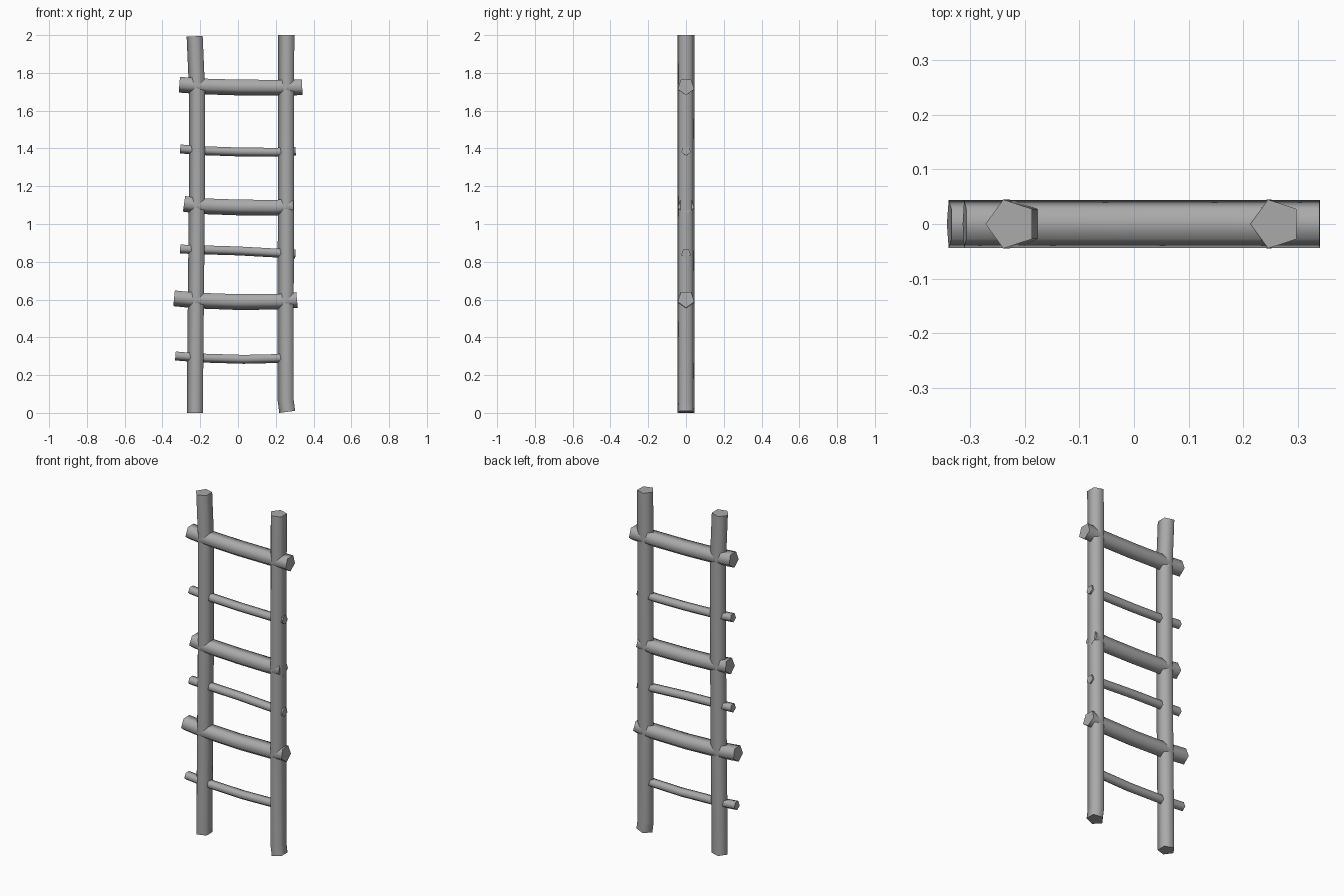
import bpy, bmesh, math
from mathutils import Vector

if "Cube" in bpy.data.objects:
    bpy.data.objects.remove(bpy.data.objects["Cube"])

# weathered grey wood
wood = bpy.data.materials.new("grey_wood")
wood.diffuse_color = (0.4, 0.4, 0.4, 1)
wood.use_nodes = True
wood.node_tree.nodes["Principled BSDF"].inputs["Base Color"].default_value = wood.diffuse_color


def log(name, path, radius, sides=5):
    """Five-sided pole swept along a gently bent path of (x, z) points."""
    pts = [Vector((x, 0, z)) for x, z in path]
    across = Vector((0, 1, 0))
    bm = bmesh.new()
    rings = []
    for i, p in enumerate(pts):
        t = (pts[min(i + 1, len(pts) - 1)] - pts[max(i - 1, 0)]).normalized()
        n = Vector((-t.z, 0, t.x))
        rings.append([bm.verts.new(p + radius * (n * math.cos(a) + across * math.sin(a)))
                      for a in (2 * math.pi * k / sides for k in range(sides))])
    for r0, r1 in zip(rings, rings[1:]):
        for k in range(sides):
            j = (k + 1) % sides
            bm.faces.new((r0[k], r0[j], r1[j], r1[k]))
    bm.faces.new(rings[0])
    bm.faces.new(rings[-1])
    bmesh.ops.recalc_face_normals(bm, faces=bm.faces[:])
    mesh = bpy.data.meshes.new(name)
    bm.to_mesh(mesh)
    bm.free()
    mesh.materials.append(wood)
    obj = bpy.data.objects.new(name, mesh)
    bpy.context.collection.objects.link(obj)
    # smooth sides, crisp end cuts
    bpy.ops.object.select_all(action='DESELECT')
    obj.select_set(True)
    bpy.context.view_layer.objects.active = obj
    bpy.ops.object.shade_smooth_by_angle(angle=math.radians(78))
    return obj


# side posts, each with one slightly crooked end
log("left_post", [(-0.224, 0), (-0.221, 0.35), (-0.217, 0.75), (-0.213, 1.2),
                  (-0.213, 1.72), (-0.225, 1.994)], 0.047)
log("right_post", [(0.265, 0.006), (0.257, 0.065), (0.257, 0.6), (0.258, 1.3), (0.260, 2.0)], 0.047)

# thick rungs alternating with thin ones, sagging in the middle
THICK, THIN = 0.046, 0.026
rungs = [
    ("bottom_thin_rung", THIN, [(-0.331, 0.304), (-0.2, 0.293), (0.03, 0.286), (0.2, 0.290), (0.275, 0.296)]),
    ("lower_thick_rung", THICK, [(-0.338, 0.611), (-0.22, 0.599), (0.0, 0.591), (0.22, 0.593), (0.312, 0.602)]),
    ("middle_thin_rung", THIN, [(-0.306, 0.870), (-0.2, 0.866), (0.0, 0.860), (0.2, 0.849), (0.304, 0.844)]),
    ("middle_thick_rung", THICK, [(-0.285, 1.111), (-0.2, 1.099), (0.0, 1.092), (0.2, 1.090), (0.293, 1.099)]),
    ("upper_thin_rung", THIN, [(-0.306, 1.400), (-0.2, 1.391), (0.0, 1.384), (0.2, 1.382), (0.305, 1.388)]),
    ("top_thick_rung", THICK, [(-0.310, 1.742), (-0.2, 1.733), (0.0, 1.727), (0.2, 1.726), (0.34, 1.728)]),
]
for name, radius, path in rungs:
    log(name, path[::-1], radius)
